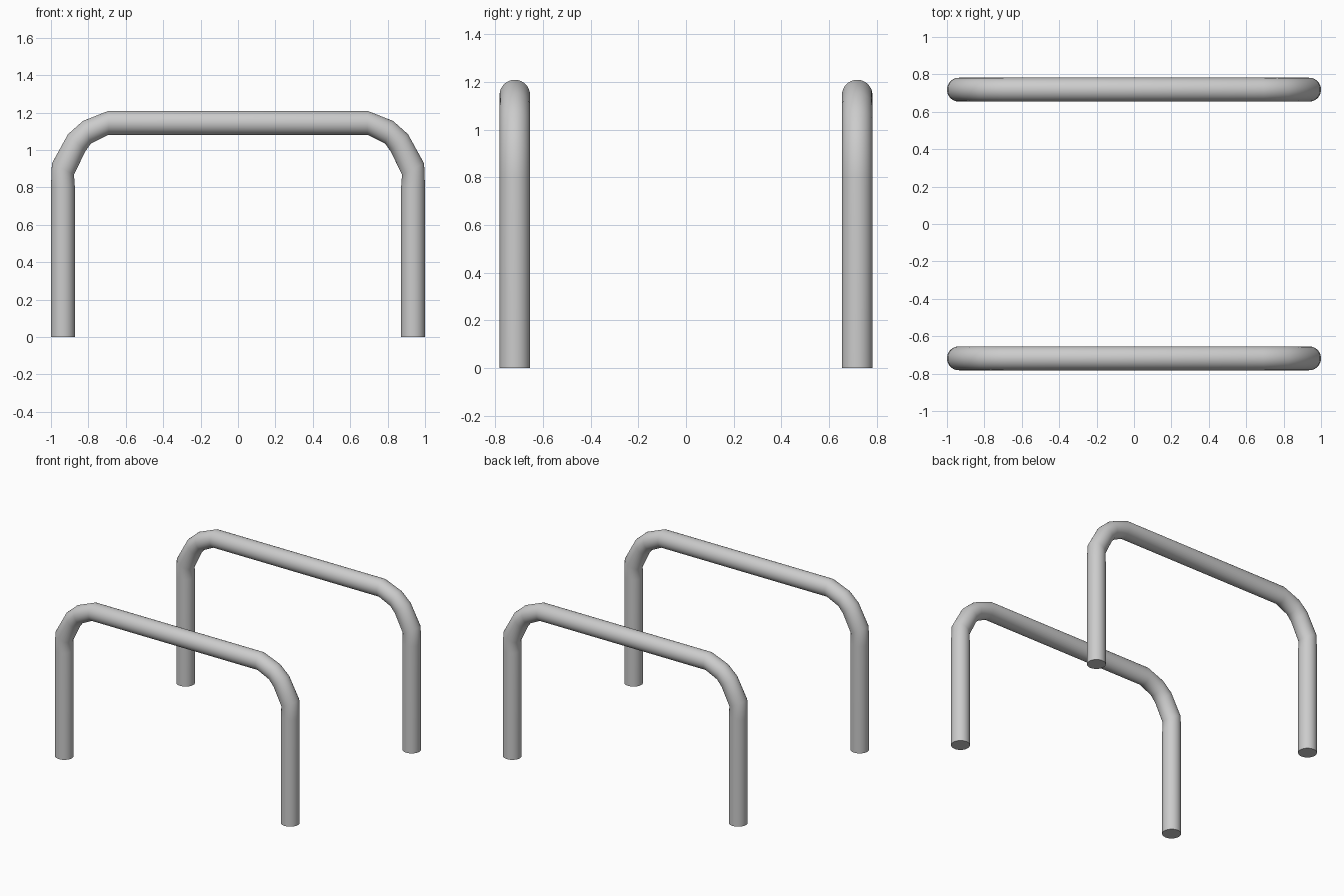
import bpy, bmesh
from math import sin, cos, tau

if "Cube" in bpy.data.objects:
    bpy.data.objects.remove(bpy.data.objects["Cube"])

SIDES = 32
RADIUS = 0.064

# Cross-sections of half a rail: outer (x, z) and inner (x, z) edge of the tube
HALF = [
    ((-1.0, 0.0), (-0.872, 0.0)),
    ((-1.0, 0.80), (-0.872, 0.80)),
    ((-0.995, 0.928), (-0.877, 0.868)),
    ((-0.909, 1.084), (-0.815, 0.995)),
    ((-0.829, 1.155), (-0.786, 1.034)),
    ((-0.692, 1.209), (-0.692, 1.081)),
]


def mirror_x(section):
    return tuple((-x, z) for x, z in section)


def bent_rail(name, y):
    sections = HALF + [mirror_x(s) for s in reversed(HALF)]
    bm = bmesh.new()
    rings = []
    for (ox, oz), (ix, iz) in sections:
        cx, cz = (ox + ix) / 2, (oz + iz) / 2
        dx, dz = (ox - ix) / 2, (oz - iz) / 2
        ring = []
        for i in range(SIDES):
            a = tau * i / SIDES
            ring.append(bm.verts.new((cx + dx * cos(a), RADIUS * sin(a), cz + dz * cos(a))))
        rings.append(ring)
    # tube walls
    for r0, r1 in zip(rings, rings[1:]):
        for i in range(SIDES):
            j = (i + 1) % SIDES
            bm.faces.new((r0[i], r0[j], r1[j], r1[i]))
    # foot caps
    bm.faces.new(rings[0])
    bm.faces.new(rings[-1])
    bmesh.ops.recalc_face_normals(bm, faces=bm.faces)
    mesh = bpy.data.meshes.new(name)
    bm.to_mesh(mesh)
    bm.free()
    obj = bpy.data.objects.new(name, mesh)
    obj.location.y = y
    bpy.context.collection.objects.link(obj)
    bpy.ops.object.select_all(action='DESELECT')
    obj.select_set(True)
    bpy.context.view_layer.objects.active = obj
    bpy.ops.object.shade_smooth_by_angle(angle=0.7)


# Two matching tube rails, front and back
bent_rail("front_rail", -0.718)
bent_rail("back_rail", 0.718)
